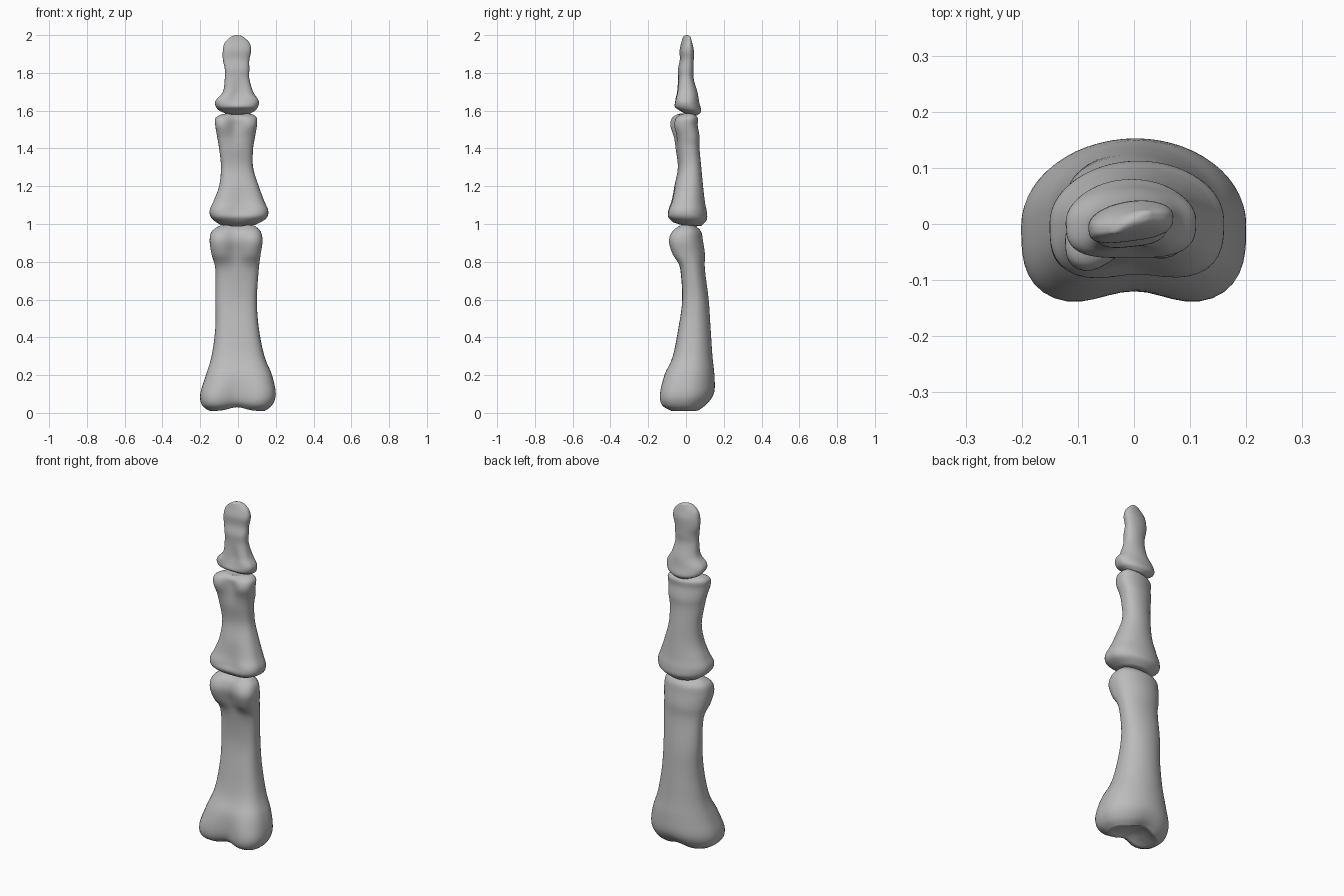
import bpy
import bmesh
import math

SEGMENTS = 56   # points around each bone
STEPS = 5       # smooth rings between two stations

default_cube = bpy.data.objects.get("Cube")
if default_cube:
    bpy.data.objects.remove(default_cube, do_unlink=True)

bone_grey = bpy.data.materials.new("bone_grey")
bone_grey.use_nodes = True
colour = (0.5, 0.5, 0.5, 1)
bone_grey.diffuse_color = colour
bone_grey.node_tree.nodes["Principled BSDF"].inputs["Base Color"].default_value = colour


def spline(before, start, end, after, t):
    """Catmull-Rom blend of four equal-length stations."""
    return [b + t / 2 * (c - a + t * (2 * a - 5 * b + 4 * c - d + t * (3 * (b - c) + d - a)))
            for a, b, c, d in zip(before, start, end, after)]


def smooth_stations(stations):
    padded = [stations[0]] + stations + [stations[-1]]
    rings = []
    for i in range(len(stations) - 1):
        for k in range(STEPS):
            rings.append(spline(*padded[i:i + 4], k / STEPS))
    return rings + [list(stations[-1])]


def middle_bump(u):
    return math.exp(-(u / 0.42) ** 2)


def build_bone(name, stations, base_dome, head_dome, saddle=0, arch=0, tilt=0, skew=0):
    """Loft a bone through stations of height, left/right, front/back and front groove depth."""
    low, high = stations[0][0], stations[-1][0]
    bm = bmesh.new()

    def add_ring(station, scale=1, dome=0, valley=0):
        z, x_min, x_max, y_min, y_max, groove = station
        along = (z - low) / (high - low)
        near_base = max(0, 1 - 4 * along)
        ring = []
        for i in range(SEGMENTS):
            angle = math.tau * i / SEGMENTS
            c, s = math.cos(angle), math.sin(angle)
            # Rounded back, flatter front with squarer corners
            power = 2 if s >= 0 else 3.2
            radius = (abs(c) ** power + abs(s) ** power) ** (-1 / power)
            u, v = radius * c, radius * s
            x = (x_min + x_max) / 2 + scale * u * (x_max - x_min) / 2
            y = (y_min + y_max) / 2 + scale * v * (y_max - y_min) / 2
            if v < 0:
                y += groove * middle_bump(u) * -v * scale
            y += skew * along * u * scale
            fill = 1 - scale * scale
            height = z + dome * fill - valley * fill * middle_bump(u * scale)
            height += near_base * (arch * middle_bump(u * scale) - tilt * v * scale)
            ring.append(bm.verts.new((x, y, height)))
        return ring

    # Joint surface below, shaft, joint surface above
    cap_scales = (0.15, 0.4, 0.65, 0.85)
    rings = [add_ring(stations[0], s, -base_dome) for s in cap_scales]
    rings += [add_ring(station) for station in smooth_stations(stations)]
    rings += [add_ring(stations[-1], s, head_dome, saddle) for s in reversed(cap_scales)]

    for lower, upper in zip(rings, rings[1:]):
        for i in range(SEGMENTS):
            j = (i + 1) % SEGMENTS
            bm.faces.new((lower[i], lower[j], upper[j], upper[i]))
    bm.faces.new(reversed(rings[0]))
    bm.faces.new(rings[-1])
    bmesh.ops.recalc_face_normals(bm, faces=bm.faces)
    for face in bm.faces:
        face.smooth = True

    mesh = bpy.data.meshes.new(name)
    bm.to_mesh(mesh)
    bm.free()
    mesh.materials.append(bone_grey)
    bone = bpy.data.objects.new(name, mesh)
    bpy.context.collection.objects.link(bone)
    return bone


# Long lowest bone with a wide hollow base and a rolled double head
lower_stations = [
    (.01, -.15, .14, -.09, .08, .01),
    (.04, -.19, .18, -.14, .12, .03),
    (.1, -.2, .2, -.15, .15, .03),
    (.2, -.17, .18, -.12, .15, .01),
    (.3, -.14, .14, -.07, .14, 0),
    (.45, -.12, .11, -.04, .13, 0),
    (.6, -.12, .1, -.02, .12, 0),
    (.76, -.12, .11, -.03, .1, 0),
    (.84, -.14, .12, -.08, .1, .03),
    (.91, -.15, .13, -.1, .09, .03),
    (.96, -.14, .12, -.08, .08, .02),
    (.99, -.1, .09, -.04, .05, .01),
]
build_bone("lower_finger_bone", lower_stations, base_dome=-.02, head_dome=.01,
           saddle=.015, arch=.02)

# Middle bone, its head turned a little to one side
middle_stations = [
    (1, -.1, .1, -.07, .08, 0),
    (1.03, -.14, .15, -.1, .11, .01),
    (1.07, -.15, .16, -.1, .11, .02),
    (1.12, -.13, .14, -.08, .1, .01),
    (1.2, -.1, .11, -.06, .09, 0),
    (1.3, -.09, .08, -.04, .08, 0),
    (1.4, -.1, .08, -.05, .07, 0),
    (1.46, -.11, .09, -.06, .07, .01),
    (1.52, -.12, .1, -.08, .06, .03),
    (1.56, -.12, .1, -.07, .06, .02),
    (1.58, -.09, .08, -.04, .04, .01),
]
build_bone("middle_finger_bone", middle_stations, base_dome=.01, head_dome=.01,
           saddle=.015, tilt=.01, skew=.02)

# Small end bone with a flattened rounded tip
tip_stations = [
    (1.59, -.07, .07, -.04, .06, 0),
    (1.61, -.11, .1, -.06, .08, 0),
    (1.65, -.12, .11, -.06, .07, .01),
    (1.7, -.08, .08, -.05, .06, .01),
    (1.77, -.07, .06, -.04, .04, 0),
    (1.82, -.07, .06, -.04, .04, 0),
    (1.87, -.08, .06, -.03, .04, 0),
    (1.92, -.08, .07, -.03, .04, 0),
    (1.96, -.07, .06, -.02, .03, 0),
    (1.99, -.04, .03, -.01, .02, 0),
]
build_bone("end_finger_bone", tip_stations, base_dome=.01, head_dome=.01,
           tilt=.015, skew=.012)
